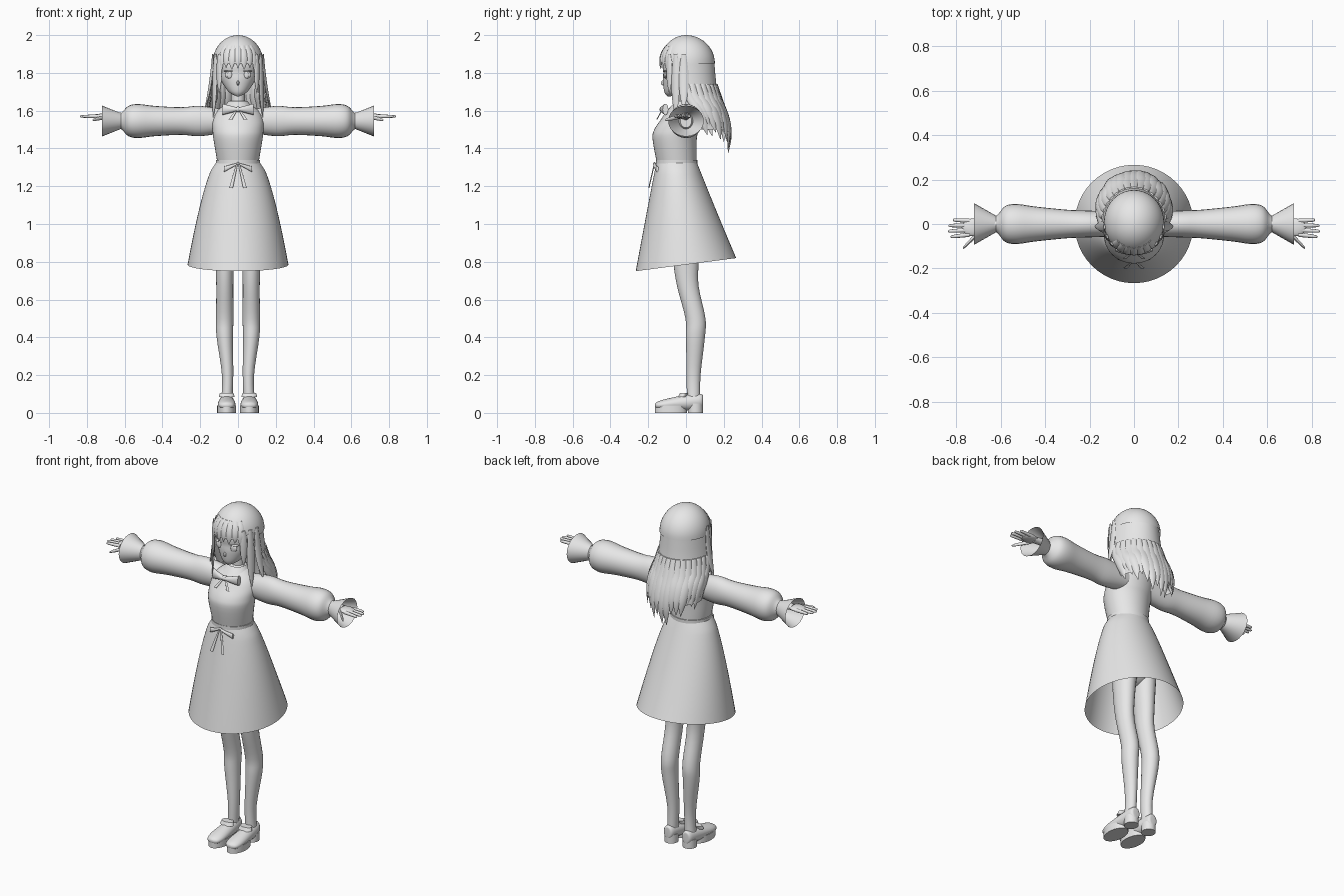
import bpy, bmesh, math
from mathutils import Vector

if "Cube" in bpy.data.objects:
    bpy.data.objects.remove(bpy.data.objects["Cube"])

grey = bpy.data.materials.new("plain_grey")
grey.use_nodes = True
grey.diffuse_color = (0.8, 0.8, 0.8, 1)
grey.node_tree.nodes["Principled BSDF"].inputs["Base Color"].default_value = grey.diffuse_color
X, Y, Z = Vector((1, 0, 0)), Vector((0, 1, 0)), Vector((0, 0, 1))
parts = []


def finish(name, bm, mirror):
    bmesh.ops.recalc_face_normals(bm, faces=bm.faces)
    mesh = bpy.data.meshes.new(name)
    bm.to_mesh(mesh)
    bm.free()
    mesh.materials.append(grey)
    obj = bpy.data.objects.new(name, mesh)
    bpy.context.collection.objects.link(obj)
    if mirror:
        obj.modifiers.new("mirror", "MIRROR").use_mirror_merge = False
    parts.append(obj)


def steps(count):
    """Evenly spaced fractions from nought to one."""
    return [k / count for k in range(count + 1)]


def mix(start, end, t):
    return start + (end - start) * t


def smooth_rows(rows, sub):
    """Catmull-Rom interpolation between section rows."""
    out = []
    for i in range(len(rows) - 1):
        before, here, there = rows[max(i - 1, 0)], rows[i], rows[i + 1]
        after = rows[min(i + 2, len(rows) - 1)]
        for t in steps(sub)[:-1]:
            out.append([q + t / 2 * (r - p + t * (2 * p - 5 * q + 4 * r - s + t * (3 * (q - r) + s - p)))
                        for p, q, r, s in zip(before, here, there, after)])
    return out + [rows[-1]]


def loft(name, rows, u=X, v=Y, sides=24, sub=4, caps=(True, True), arc=None, mirror=False, tilt=0):
    """Skin elliptical sections: x, y, z, radius along u, radius along v; tilt fades to the last row."""
    bm = bmesh.new()
    count = sides + 1 if arc else sides
    start, span = arc if arc else (0, math.tau)
    sections = smooth_rows(rows, sub)
    rings = []
    for i, (x, y, z, ru, rv) in enumerate(sections):
        slope = tilt * (1 - i / (len(sections) - 1))
        ring = []
        for k in range(count):
            angle = start + span * k / sides
            side = rv * math.sin(angle)
            point = Vector((x, y, z)) + u * ru * math.cos(angle) + v * side + Z * slope * side
            ring.append(bm.verts.new(point))
        rings.append(ring)
    for low, high in zip(rings, rings[1:]):
        for k in range(sides):
            j = (k + 1) % count
            bm.faces.new((low[k], low[j], high[j], high[k]))
    if not arc:
        for closed, ring in zip(caps, (rings[0], rings[-1])):
            if closed:
                bm.faces.new(ring)
    finish(name, bm, mirror)


def ball(name, loc, scale, mirror=False):
    bm = bmesh.new()
    bmesh.ops.create_uvsphere(bm, u_segments=20, v_segments=12, radius=1)
    bmesh.ops.scale(bm, vec=scale, verts=bm.verts)
    bmesh.ops.translate(bm, vec=loc, verts=bm.verts)
    finish(name, bm, mirror)


def bow(name, y, z, reach, height, droop, tail):
    """Two loops, a knot and two hanging tails, all in proportion."""
    loft(name + "_loops", [(reach * t, y + reach * t * t / 5, z - droop * t, height / 2, height * mix(.3, 1, t))
                           for t in steps(3)], Y, Z, 16, mirror=True)
    ball(name + "_knot", (0, y, z), (height / 2, height / 2, height / 2))
    loft(name + "_tails", [(mix(.005, reach / 2, t), y - t * .03, z - tail * t, mix(.004, .01, t), .003)
                           for t in steps(2)], sides=8, mirror=True)


# Dress: flared skirt with a tilted hem, then bodice and collar
WAIST, HEM = 1.33, .785
loft("skirt", [(0, -.05 * (1 - t), mix(WAIST, HEM, t), .112 + .155 * t ** .65, mix(.106, .266, t))
               for t in reversed(steps(12))], sides=48, sub=2, caps=(False, False), tilt=.13)
loft("bodice", [(0, -.05, WAIST, .11, .106), (0, -.06, 1.45, .13, .117), (0, -.05, 1.5, .135, .118),
                (0, -.03, 1.55, .135, .105), (0, -.015, 1.6, .11, .085), (0, 0, 1.65, .04, .04)], sides=40)
loft("waistband", [(0, -.05, WAIST + h, .117, .11) for h in (-.01, .01)], sides=40, sub=1)
loft("collar", [(0, -.025, 1.585, .105, .09), (0, -.005, 1.65, .05, .05)], caps=(False, False))

# Puffed sleeves and open cuffs
ARM = 1.545
loft("sleeves", [(x, 0, ARM, depth, height) for x, depth, height in (
    (.06, .055, .06), (.2, .06, .08), (.3, .064, .073), (.44, .078, .08), (.53, .09, .09),
    (.58, .08, .08), (.61, .045, .05), (.63, .03, .035))], Y, Z, mirror=True)
loft("cuffs", [(mix(.615, .72, t), 0, ARM, mix(.034, .094, t), mix(.04, .082, t)) for t in steps(2)],
     Y, Z, caps=(True, False), mirror=True)

# Hands
HAND = 1.57
loft("wrists", [(.62, 0, HAND, .02, .02), (.7, -.01, HAND, .025, .016)], Y, Z, 16, mirror=True)
ball("palms", (.725, -.015, HAND), (.05, .04, .014), True)
for i, finger in enumerate(("index", "middle", "ring", "little")):
    y, tip = -.048 + .021 * i, .838 - .008 * (i - 1.3) ** 2
    loft(finger + "_fingers", [(mix(.74, tip, t), y * (1 + t / 5), HAND, r, r)
                               for t, r in ((0, .01), (.5, .009), (.9, .007), (1, .002))],
         Y, Z, 10, 3, mirror=True)
loft("thumbs", [(mix(.69, .77, t), mix(-.03, -.11, t), HAND - .02 * t, r, r)
                for t, r in ((0, .012), (.6, .01), (.9, .007), (1, .002))], Y, Z, 10, 3, mirror=True)

# Hips and legs
ball("hips", (0, -.01, 1.03), (.135, .1, .12))
loft("legs", [(.06, .04, .05, .03, .035), (.055, .04, .2, .03, .037), (.07, .05, .4, .043, .05),
              (.07, .05, .5, .046, .053), (.07, .01, .67, .045, .057), (.07, 0, .8, .05, .067),
              (.065, 0, 1, .065, .08)], mirror=True)

# Shoes: upper, front sole, heel and strap
FOOT = .06
loft("shoe_uppers", [(FOOT, y, z, width, height) for y, z, width, height in (
    (-.165, .04, .012, .008), (-.15, .04, .036, .02), (-.1, .045, .047, .03),
    (.01, .055, .04, .042), (.08, .062, .03, .038), (.09, .06, .01, .025))], X, Z, mirror=True)
for name, y, width, length, top in (("front_soles", -.08, .05, .085, .04), ("heels", .05, .038, .04, .05)):
    loft(name, [(FOOT, y, z, width, length) for z in (0, top)], sides=28, sub=1, mirror=True)
loft("shoe_straps", [(FOOT, -.02, .085, .042, .022), (FOOT, -.01, .105, .036, .022)], sub=2, mirror=True)

# Neck, head and face
loft("neck", [(0, 0, z, .036, .036) for z in (1.6, 1.74)], sub=1)
loft("head", [(0, -.09, 1.676, .008, .008), (0, -.06, 1.7, .05, .055), (0, -.03, 1.76, .09, .092),
              (0, -.02, 1.8, .104, .1), (0, -.01, 1.86, .11, .108), (0, .01, 1.96, .05, .05)], sides=32)
ball("nose", (0, -.12, 1.747), (.007, .013, .013))
ball("mouth", (0, -.107, 1.71), (.015, .009, .003))
ball("eyes", (.044, -.107, 1.79), (.025, .009, .02), True)
ball("irises", (.044, -.114, 1.79), (.012, .004, .018), True)
ball("upper_lashes", (.046, -.106, 1.81), (.03, .015, .004), True)
ball("ears", (.108, -.005, 1.78), (.012, .022, .032), True)


# Hair: domed crown, rear sheet and tapering locks
def crown(lift):
    """Section of the crown at a height fraction between brow and top."""
    shrink = math.sqrt(max(1 - lift * lift, .0005))
    return 0, .008 * shrink, 1.85 + .15 * lift, .135 * shrink, .145 * shrink


def at_height(rows, z):
    """Section of a hair surface at a given height."""
    for upper, lower in zip(rows, rows[1:]):
        if lower[2] <= z <= upper[2]:
            t = (upper[2] - z) / (upper[2] - lower[2])
            return [mix(p, q, t) for p, q in zip(upper, lower)]


def on_section(section, angle):
    x, y, z, rx, ry = section
    return x + rx * math.cos(angle), y + ry * math.sin(angle), z


def lock(name, points, angle, width, thick, mirror=False):
    taper = (.45, .9, 1, .75, .04)
    across = Vector((-math.sin(angle), math.cos(angle), 0))
    outward = Vector((math.cos(angle), math.sin(angle), 0))
    loft(name, [(*p, width * k, thick * k) for p, k in zip(points, taper)], across, outward, 8, mirror=mirror)


mane = [(0, -.02, 1.88, .13, .168), (0, 0, 1.7, .148, .167), (0, .06, 1.6, .166, .15),
        (0, .1, 1.5, .16, .135), (0, .13, 1.4, .145, .1), (0, .125, 1.3, .135, .08)]
loft("hair_crown", [crown(math.sin(t * math.pi / 2)) for t in steps(12)], sides=40, sub=1, caps=(False, True))
loft("hair_back", mane[:4], sides=32, arc=(-.14, math.pi + .28))

BACK_LOCKS = 17
for i in range(BACK_LOCKS):
    angle = math.pi * (i + .2) / (BACK_LOCKS - .6)
    tip = 1.35 + .12 * abs(math.cos(angle)) + .025 * (i * 2 % 3)
    points = [on_section(at_height(mane, mix(1.74, tip, t)), angle) for t in steps(4)]
    lock(f"back_lock_{i + 1}", points, angle, .029, .011)

for i, tip in enumerate((1.826, 1.818, 1.828, 1.8)):
    angle = math.radians(14 * i - 90)
    points = []
    for t in steps(4):
        z = mix(1.945, tip, t)
        x, y, _ = on_section(crown(max(0, (z - 1.85) / .15)), angle)
        points.append((x, y, z))
    lock(f"fringe_lock_{i + 1}", points, angle, .019, .006, i > 0)

for name, degrees, tip, spread, width in (("temple_locks", -42, 1.69, 0, .02),
                                          ("long_side_locks", -26, 1.56, .01, .024),
                                          ("outer_side_locks", -8, 1.6, .045, .026)):
    angle = math.radians(degrees)
    x, y, _ = on_section(crown(.1), angle)
    lock(name, [(x + spread * t * t, y, mix(1.9, tip, t)) for t in steps(4)], angle, width, .009, True)

# Neck bow and waist bow
bow("neck_bow", -.125, 1.607, .083, .03, 0, .055)
bow("waist_bow", -.167, 1.32, .074, .015, .03, .13)

# Smooth shading with sharp edges kept
for obj in parts:
    obj.select_set(True)
bpy.context.view_layer.objects.active = parts[0]
bpy.ops.object.shade_smooth_by_angle(angle=math.radians(45))
